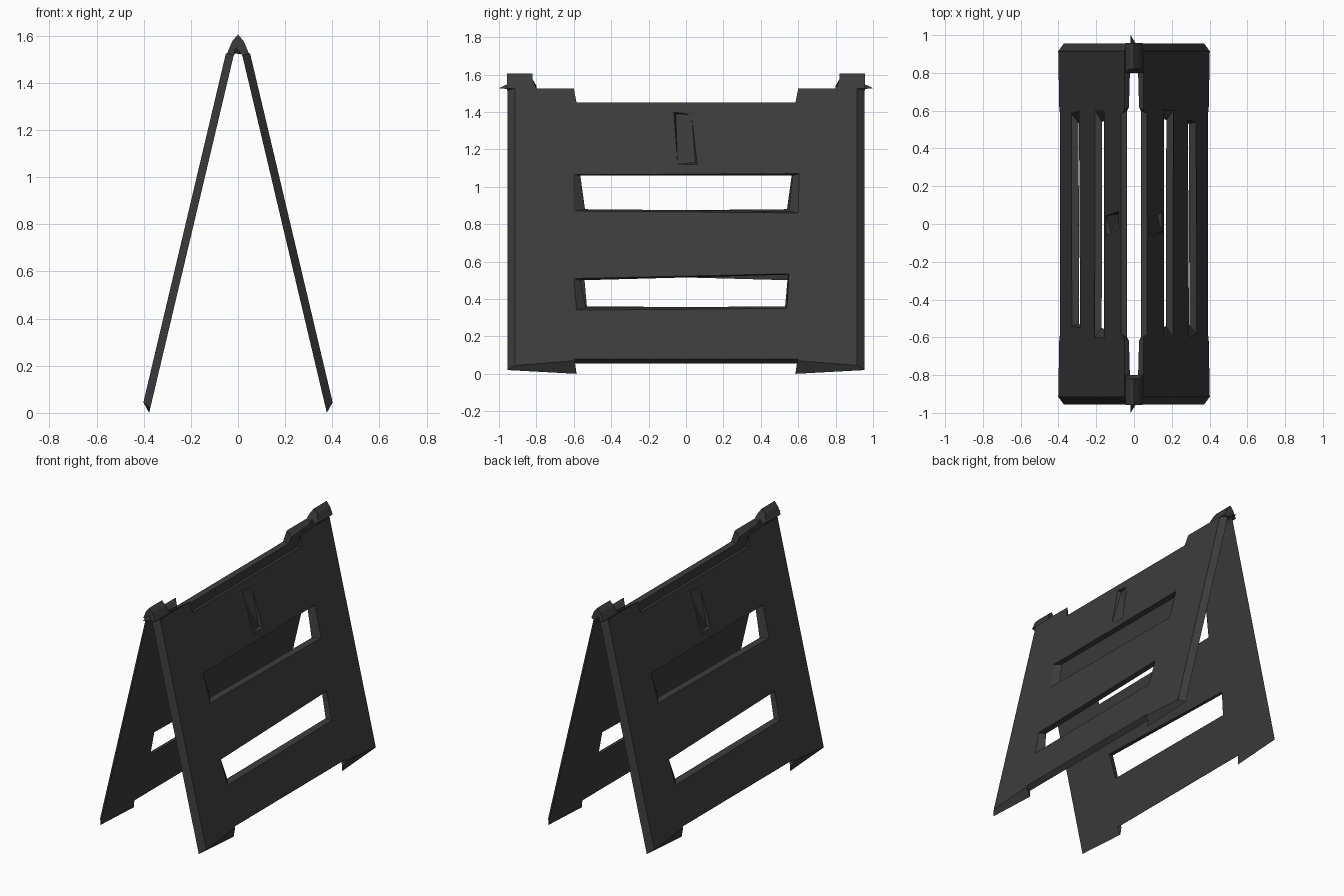
import bpy, bmesh, math
from mathutils import Matrix, Vector

if "Cube" in bpy.data.objects:
    bpy.data.objects.remove(bpy.data.objects["Cube"])

mat = bpy.data.materials.new("dark_plastic")
mat.diffuse_color = (0.045, 0.045, 0.045, 1)
mat.use_nodes = True
mat.node_tree.nodes["Principled BSDF"].inputs["Base Color"].default_value = mat.diffuse_color
THICK = 0.035


def place(p, depth):
    """Put a (y, z) point on the leaning panel, depth measured inwards along x."""
    y, z = p
    return (0.40 - 0.2365 * (z - 0.05) - depth, y, z)


def finish(bm, name):
    bmesh.ops.recalc_face_normals(bm, faces=bm.faces)
    me = bpy.data.meshes.new(name)
    bm.to_mesh(me)
    bm.free()
    me.materials.append(mat)
    ob = bpy.data.objects.new(name, me)
    bpy.context.collection.objects.link(ob)
    return ob


def loop(bm, pts, depth):
    vs = [bm.verts.new(place(p, depth)) for p in pts]
    es = [bm.edges.new((vs[i], vs[i - 1])) for i in range(len(vs))]
    return vs, es


def symmetric(half):
    """Mirror a half outline, bottom to top on +y, to the -y side."""
    return half + [(-y, z) for y, z in reversed(half)]


# Outline of the outer (chamfered) and inner face
outer = symmetric([(0.60, 0.08), (0.595, 0.07), (0.915, 0.045), (0.915, 1.525),
                   (0.60, 1.525), (0.585, 1.45)])
inner = symmetric([(0.60, 0.055), (0.585, 0.0), (0.955, 0.02), (0.955, 1.52),
                   (0.62, 1.48), (0.60, 1.44)])
# Through slots: outer opening, inner opening
slots = [
    ([(-0.60, 0.87), (0.60, 0.86), (0.605, 1.07), (-0.605, 1.065)],
     [(-0.54, 0.88), (0.55, 0.87), (0.57, 1.06), (-0.565, 1.06)]),
    ([(-0.585, 0.34), (0.54, 0.35), (0.55, 0.535), (-0.60, 0.51)],
     [(-0.535, 0.355), (0.53, 0.36), (0.545, 0.53), (-0.565, 0.50)]),
]
# Small slanted recess near the top: TL, TR, BR, BL
recess = [(-0.065, 1.40), (0.03, 1.385), (0.06, 1.12), (-0.045, 1.12)]


def panel(name, angle):
    bm = bmesh.new()
    fill_out, fill_in, walls = [], [], []
    for a, b in [(outer, inner)] + slots:
        va, ea = loop(bm, a, 0)
        vb, eb = loop(bm, b, THICK)
        fill_out += ea
        fill_in += eb
        walls.append((va, vb))
    vr, er = loop(bm, recess, 0)
    n = Vector((1, 0, 0.2365)).normalized()
    bmesh.ops.triangle_fill(bm, edges=fill_out + er, normal=n, use_beauty=True)
    bmesh.ops.triangle_fill(bm, edges=fill_in, normal=-n, use_beauty=True)
    for va, vb in walls:
        for i in range(len(va)):
            bm.faces.new((va[i - 1], va[i], vb[i], vb[i - 1]))
    # recess floor folded along its diagonal
    tl, tr, br, bl = vr
    dtl = bm.verts.new(place((-0.055, 1.39), 0.024))
    dbr = bm.verts.new(place((0.05, 1.13), 0.024))
    for f in ((dtl, tr, dbr), (dtl, bl, dbr), (tl, dtl, tr),
              (tl, dtl, bl), (br, dbr, tr), (br, dbr, bl)):
        bm.faces.new(f)
    bmesh.ops.rotate(bm, verts=bm.verts, cent=(0, 0, 0),
                     matrix=Matrix.Rotation(angle, 3, 'Z'))
    return finish(bm, name)


panel("right_panel", 0)
panel("left_panel", math.pi)


# Hinge knuckle joining the panels, with a pointed pin through it
def hinge(name, s):
    bm = bmesh.new()
    prof = [(0.0, 1.605), (0.025, 1.575), (0.046, 1.525), (0.018, 1.515),
            (0.0, 1.54), (-0.018, 1.515), (-0.046, 1.525), (-0.025, 1.575)]
    a = [bm.verts.new((x, s * (0.82 if z > 1.55 else 0.80), z)) for x, z in prof]
    b = [bm.verts.new((x, s * 0.957, z)) for x, z in prof]
    bm.faces.new(a)
    bm.faces.new(b)
    for i in range(len(a)):
        bm.faces.new((a[i - 1], a[i], b[i], b[i - 1]))
    finish(bm, name)

    bm = bmesh.new()
    base = [bm.verts.new(p) for p in ((-0.02, s * 0.80, 1.525),
                                      (0.025, s * 0.93, 1.52),
                                      (-0.005, s * 0.93, 1.56))]
    tip = bm.verts.new((-0.018, s * 1.0, 1.527))
    bm.faces.new(base)
    for i in range(3):
        bm.faces.new((base[i - 1], base[i], tip))
    finish(bm, name + "_pin")


hinge("rear_hinge", 1)
hinge("front_hinge", -1)
